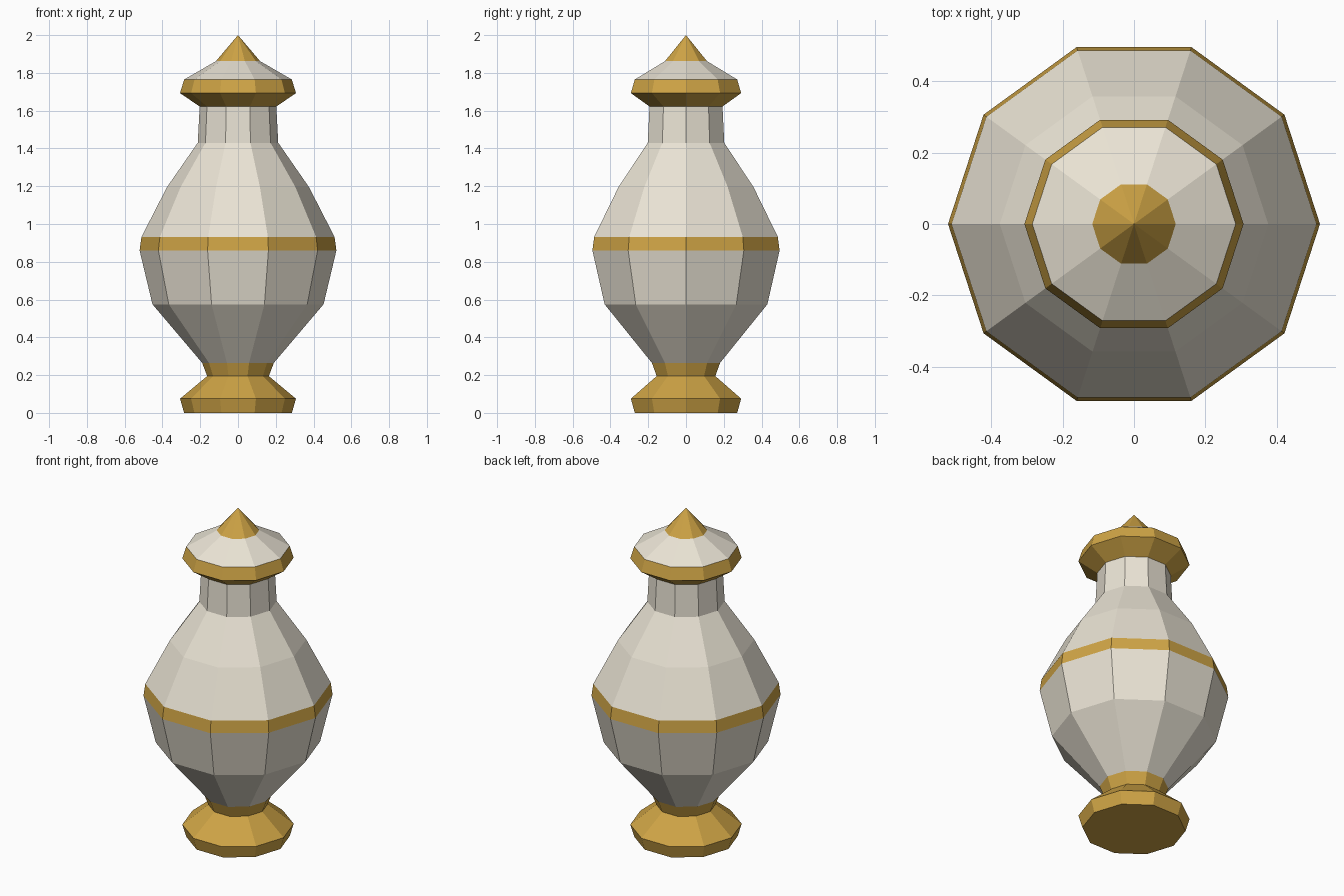
import bpy
import bmesh
from math import cos, sin, pi

if "Cube" in bpy.data.objects:
    bpy.data.objects.remove(bpy.data.objects["Cube"])

SIDES = 10


def material(name, color):
    mat = bpy.data.materials.new(name)
    mat.diffuse_color = (*color, 1)
    mat.use_nodes = True
    mat.node_tree.nodes["Principled BSDF"].inputs["Base Color"].default_value = mat.diffuse_color
    return mat


def lathe(name, profile, mat, cap_bottom=False):
    """Spin (radius, z) points into a ten-sided band; radius 0 is a tip."""
    bm = bmesh.new()
    rings = []
    for r, z in profile:
        if r == 0:
            rings.append([bm.verts.new((0, 0, z))] * SIDES)
        else:
            rings.append([bm.verts.new((r * cos(2 * pi * i / SIDES),
                                        r * sin(2 * pi * i / SIDES), z))
                          for i in range(SIDES)])
    for low, high in zip(rings, rings[1:]):
        for i in range(SIDES):
            j = (i + 1) % SIDES
            corners = [low[i], low[j], high[j], high[i]]
            bm.faces.new(list(dict.fromkeys(corners)))
    if cap_bottom:
        bm.faces.new(rings[0][::-1])
    mesh = bpy.data.meshes.new(name)
    bm.to_mesh(mesh)
    bm.free()
    mesh.materials.append(mat)
    obj = bpy.data.objects.new(name, mesh)
    bpy.context.collection.objects.link(obj)
    return obj


gold = material("gold", (0.62, 0.37, 0.06))
cream = material("cream", (0.82, 0.77, 0.66))

# Foot and stem
lathe("foot", [(0.285, 0), (0.307, 0.075), (0.163, 0.195), (0.19, 0.265)],
      gold, cap_bottom=True)
# Body with a gold belt around the widest part
lathe("lower_body", [(0.19, 0.265), (0.453, 0.575), (0.521, 0.86)], cream)
lathe("belt", [(0.521, 0.86), (0.511, 0.932)], gold)
lathe("shoulder", [(0.511, 0.932), (0.376, 1.195), (0.213, 1.43)], cream)
lathe("neck", [(0.213, 1.43), (0.203, 1.622)], cream)
# Lid
lathe("lid_rim", [(0.203, 1.622), (0.307, 1.693), (0.285, 1.765)], gold)
lathe("lid_top", [(0.285, 1.765), (0.117, 1.862)], cream)
lathe("finial", [(0.117, 1.862), (0, 2.0)], gold)
